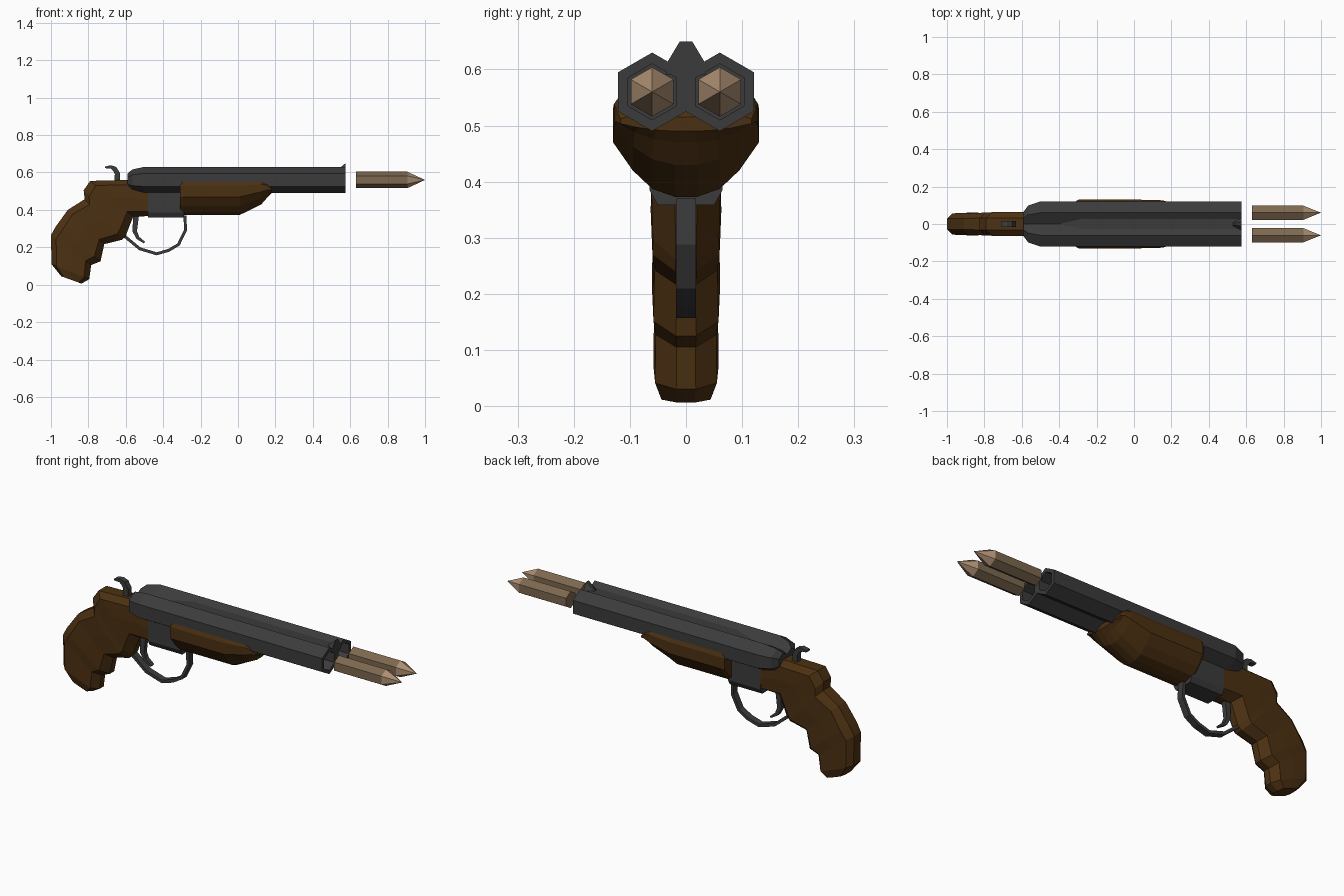
import bpy, bmesh, math
from mathutils import Vector

if "Cube" in bpy.data.objects:
    bpy.data.objects.remove(bpy.data.objects["Cube"])


def material(name, rgb):
    m = bpy.data.materials.new(name)
    m.diffuse_color = (*rgb, 1)
    m.use_nodes = True
    m.node_tree.nodes["Principled BSDF"].inputs["Base Color"].default_value = m.diffuse_color
    return m


METAL = material("dark_grey_metal", (0.044, 0.044, 0.045))
WOOD = material("dark_brown_wood", (0.072, 0.030, 0.006))
STAKE = material("stake_brown", (0.205, 0.138, 0.080))
TIP = material("pale_tip_wood", (0.42, 0.275, 0.168))


def loft(name, rings, mats, rule=None):
    """Skin a closed solid through rings that have equal point counts."""
    bm = bmesh.new()
    vs = [[bm.verts.new(p) for p in r] for r in rings]
    n = len(rings[0])
    for a, b in zip(vs, vs[1:]):
        for i in range(n):
            j = (i + 1) % n
            bm.faces.new((a[i], a[j], b[j], b[i]))
    bm.faces.new(vs[0][::-1])
    bm.faces.new(vs[-1])
    bmesh.ops.remove_doubles(bm, verts=bm.verts, dist=1e-5)
    bmesh.ops.recalc_face_normals(bm, faces=bm.faces)
    if rule:
        for f in bm.faces:
            f.material_index = rule(f)
    me = bpy.data.meshes.new(name)
    bm.to_mesh(me)
    bm.free()
    for m in mats:
        me.materials.append(m)
    ob = bpy.data.objects.new(name, me)
    bpy.context.collection.objects.link(ob)
    return ob


def hexagon(x, y, z, r, squeeze=1.0):
    """Point-up hexagon facing x; squeeze pulls it to the gun's centre line."""
    pts = []
    for k in range(6):
        a = math.radians(90 + 60 * k)
        pts.append((x, (y + r * math.cos(a)) * squeeze,
                    z + (r * math.sin(a)) * squeeze - 0.008 * (1 - squeeze)))
    return pts


def strip(name, path, thick, width, mat):
    """Flat bar following an x-z path; thick is one value per point."""
    rings = []
    for i, (x, z) in enumerate(path):
        a, b = path[max(i - 1, 0)], path[min(i + 1, len(path) - 1)]
        d = Vector((b[0] - a[0], b[1] - a[1])).normalized()
        nx, nz = -d.y * thick[i], d.x * thick[i]
        rings.append([(x + s * nx, t * width, z + s * nz)
                      for s, t in ((1, 1), (1, -1), (-1, -1), (-1, 1))])
    return loft(name, rings, [mat])


def mirrored(half):
    """Close a half section (top to bottom, y >= 0) across the centre line."""
    return half + [(x, -y, z) for x, y, z in reversed(half)]


# Twin barrels with open bores, and the two stakes in front of them
for side, y in (("left", 0.0603), ("right", -0.0603)):
    loft("barrel_" + side, [
        hexagon(-0.59, y, 0.56, 0.07, 0.55),
        hexagon(-0.565, y, 0.56, 0.07, 0.82),
        hexagon(-0.50, y, 0.56, 0.07),
        hexagon(0.575, y, 0.56, 0.07),
        hexagon(0.575, y, 0.56, 0.05),
        hexagon(0.42, y, 0.56, 0.05)], [METAL])
    loft("stake_" + side, [
        hexagon(0.63, y, 0.56, 0.044),
        hexagon(0.905, y, 0.56, 0.044),
        hexagon(1.0, y, 0.56, 0.0)], [STAKE, TIP],
        lambda f: 1 if f.calc_center_median().x > 0.91 else 0)

# Rib filling the valley between the barrels
loft("barrel_rib", [mirrored([(x, w, z), (x, w * 0.3, 0.57)])
                    for x, w, z in ((-0.39, 0.004, 0.597), (-0.28, 0.027, 0.611),
                                    (0.575, 0.027, 0.611))], [METAL])

# Front sight
loft("front_sight", [mirrored([(x, w, z), (x, b, 0.61), (x, b, 0.59)])
                     for x, w, z, b in ((0.53, 0.004, 0.612, 0.012),
                                        (0.575, 0.011, 0.65, 0.035))], [METAL])

# Receiver block under the barrels
loft("receiver", [mirrored([(x, 0.065, 0.53), (x, 0.065, 0.385), (x, 0.05, 0.358)])
                  for x in (-0.48, -0.29)], [METAL])

# Fore grip: half section (y, z) squeezed upward toward the muzzle end
section = [(0.118, 0.555), (0.13, 0.53), (0.13, 0.47), (0.095, 0.42), (0.06, 0.387), (0.02, 0.373)]
rings = []
for x, wid, low, top in ((-0.31, 0.95, 0.385, 0.545), (-0.295, 1, 0.373, 0.555),
                         (0.01, 1, 0.373, 0.555), (0.125, 0.99, 0.43, 0.555),
                         (0.16, 0.96, 0.47, 0.54), (0.18, 0.90, 0.49, 0.515)):
    rings.append(mirrored([(x, y * wid, low + (z - 0.373) / 0.182 * (top - low))
                           for y, z in section]))
loft("fore_grip", rings, [WOOD])

# Pistol grip: each row is back x, z, front x, z, half width
rows = [(-0.945, 0.045, -0.837, 0.006, 0.046),
        (-0.997, 0.11, -0.795, 0.03, 0.058),
        (-1.0, 0.265, -0.785, 0.105, 0.057),
        (-0.975, 0.31, -0.735, 0.125, 0.061),
        (-0.91, 0.40, -0.715, 0.217, 0.059),
        (-0.82, 0.457, -0.62, 0.24, 0.063),
        (-0.825, 0.505, -0.60, 0.262, 0.062),
        (-0.79, 0.555, -0.56, 0.365, 0.065),
        (-0.59, 0.56, -0.52, 0.365, 0.065),
        (-0.475, 0.53, -0.475, 0.367, 0.065)]
rings = []
for bx, bz, fx, fz, w in rows:
    rings.append(mirrored([(bx + (fx - bx) * t, w * k, bz + (fz - bz) * t)
                           for t, k in ((0, 0.5), (0.13, 0.97), (0.5, 1), (0.86, 0.95), (1, 0.3))]))
loft("pistol_grip", rings, [WOOD])

# Trigger guard, trigger and hammer
strip("trigger_guard", [(-0.283, 0.37), (-0.281, 0.29), (-0.318, 0.215), (-0.37, 0.184),
                        (-0.435, 0.165), (-0.525, 0.192), (-0.61, 0.262)],
      [0.008] * 7, 0.0175, METAL)
strip("trigger", [(-0.545, 0.375), (-0.552, 0.285), (-0.535, 0.25), (-0.50, 0.225)],
      [0.016, 0.012, 0.009, 0.005], 0.012, METAL)
strip("hammer", [(-0.645, 0.54), (-0.645, 0.595), (-0.66, 0.62), (-0.68, 0.63), (-0.712, 0.627)],
      [0.016, 0.014, 0.013, 0.009, 0.004], 0.015, METAL)
